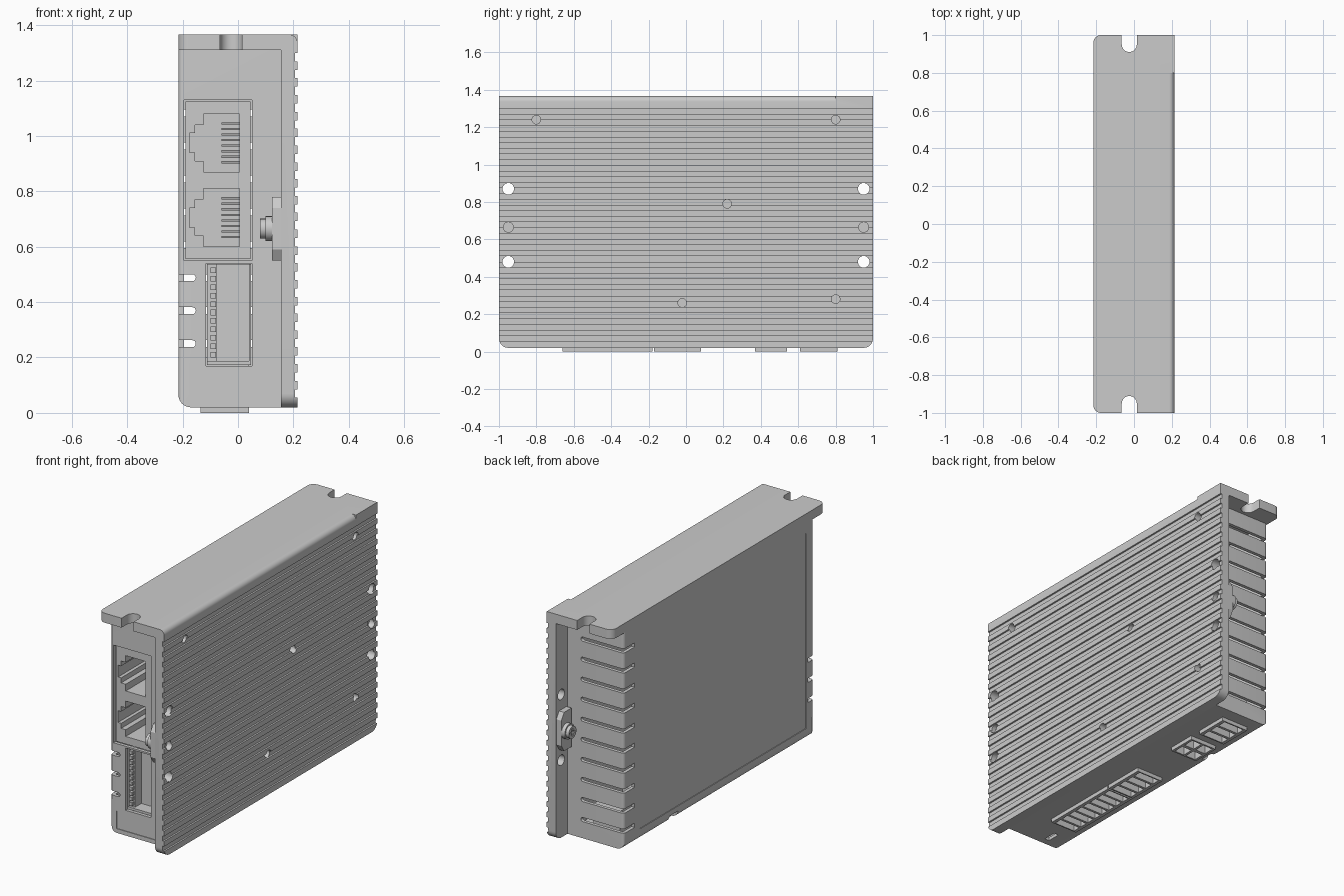
import bpy, bmesh
from math import sin, cos, pi, radians

if "Cube" in bpy.data.objects:
    bpy.data.objects.remove(bpy.data.objects["Cube"])


def arc(u, v, r, a0, a1, n=8):
    return [(u + r * cos(a0 + (a1 - a0) * i / n), v + r * sin(a0 + (a1 - a0) * i / n))
            for i in range(n + 1)]


def prism(bm, pts, axis, a, b):
    """Extrude a closed 2D profile along an axis."""
    place = {"x": lambda u, v, w: (w, u, v),
             "y": lambda u, v, w: (u, w, v),
             "z": lambda u, v, w: (u, v, w)}[axis]
    lo, hi = [[bm.verts.new(place(u, v, w)) for u, v in pts] for w in (a, b)]
    faces = [bm.faces.new(lo), bm.faces.new(hi)]
    for i in range(len(pts)):
        j = (i + 1) % len(pts)
        faces.append(bm.faces.new((lo[i], lo[j], hi[j], hi[i])))
    bmesh.ops.recalc_face_normals(bm, faces=faces)


def box(bm, x, y, z):
    prism(bm, [(x[0], y[0]), (x[1], y[0]), (x[1], y[1]), (x[0], y[1])], "z", *z)


def disc(bm, y, z, r, x0, x1):
    prism(bm, arc(y, z, r, 0, 2 * pi, 24)[:-1], "x", x0, x1)


def corner(bm, u, v, su, sv, r, axis, a, b):
    """Cutter that rounds off one outer corner."""
    e = 0.03
    pts = [(r, 0)] + arc(0, 0, r, 0, pi / 2)[1:]
    pts = pts + [(0, r + e), (r + e, r + e), (r + e, 0)]
    prism(bm, [(u + su * (p - r), v + sv * (q - r)) for p, q in pts], axis, a, b)


def finish(name, bm):
    mesh = bpy.data.meshes.new(name)
    bm.to_mesh(mesh)
    bm.free()
    obj = bpy.data.objects.new(name, mesh)
    bpy.context.collection.objects.link(obj)
    return obj


def activate(obj):
    bpy.ops.object.select_all(action="DESELECT")
    obj.select_set(True)
    bpy.context.view_layer.objects.active = obj


def cut(obj, bm):
    cutter = finish("cutter", bm)
    cutter.hide_render = True
    mod = obj.modifiers.new("cut", "BOOLEAN")
    mod.operation, mod.solver, mod.use_self, mod.object = "DIFFERENCE", "EXACT", True, cutter
    activate(obj)
    bpy.ops.object.modifier_apply(modifier=mod.name)
    bpy.data.objects.remove(cutter)


def smooth(obj):
    activate(obj)
    bpy.ops.object.shade_smooth_by_angle(angle=radians(30))


W, TOP, BASE, INNER, END = 0.215, 1.366, 0.02, 0.155, 0.89
FLANGE = 1.31

# Ribbed heat sink with top mounting flange, one L-shaped extrusion
profile = [(-W, TOP), (-W, FLANGE), (INNER, FLANGE), (INNER, BASE), (W, BASE)]
for i in range(21):
    z = 0.055 + 0.0607 * i
    profile += [(W, z), (W - 0.01, z), (W - 0.01, z + 0.03), (W, z + 0.03)]
profile.append((W, TOP))
bm = bmesh.new()
prism(bm, profile, "y", -1, 1)
heat_sink = finish("heat_sink", bm)

bm = bmesh.new()
corner(bm, W, TOP, 1, 1, 0.03, "y", -1.1, 0.8)
for s in (-1, 1):
    corner(bm, -W, s, -1, s, 0.04, "z", 1.25, 1.4)
    corner(bm, s, BASE, s, -1, 0.05, "x", 0.1, 0.3)
    notch = arc(-0.025, 0.95, 0.04, pi, 2 * pi) + [(0.015, 1.1), (-0.065, 1.1)]
    prism(bm, [(u, s * v) for u, v in notch], "z", 1.25, 1.4)
    for z in (0.87, 0.48):
        disc(bm, s * 0.95, z, 0.031, 0.1, 0.3)
    disc(bm, s * 0.95, 0.665, 0.027, 0.18, 0.3)
for y, z in ((-0.8, 1.24), (0.8, 1.24), (0.22, 0.79), (-0.02, 0.26), (0.8, 0.28)):
    disc(bm, y, z, 0.023, 0.175, 0.3)
cut(heat_sink, bm)
smooth(heat_sink)

# Sheet cover: hollow shell with vents and connector openings
bm = bmesh.new()
box(bm, (-W, INNER), (-END, END), (BASE, FLANGE))
cover = finish("cover", bm)
bm = bmesh.new()
box(bm, (-W + 0.02, INNER - 0.005), (-END + 0.02, END - 0.02), (BASE + 0.02, FLANGE - 0.01))
cut(cover, bm)

bm = bmesh.new()
corner(bm, -W, BASE, -1, -1, 0.045, "y", -1, 1)
for s in (-1, 1):
    corner(bm, -W, s * END, -1, s, 0.018, "z", -0.1, 1.4)
cut(cover, bm)


def vent(bm, x, z, a, b):
    r = 0.0125
    prism(bm, arc(x, z, r, -pi / 2, pi / 2) + [(-0.3, z + r), (-0.3, z - r)], "y", a, b)


BLOCKS = ((-0.66, -0.18, 8), (-0.17, 0.08, 4), (0.37, 0.54, 2), (0.61, 0.81, 3))
BX = (-0.135, 0.04)
GAP = 0.003
bm = bmesh.new()
for i in range(10):
    vent(bm, 0.055, 0.131 + 0.119 * i, 0.79, 1)
for i in range(3):
    vent(bm, -0.165, 0.25 + 0.119 * i, -1, -0.84)
box(bm, (-0.195, 0.05), (-1, -0.8), (0.55, 1.13))
box(bm, (-0.115, 0.05), (-1, -0.8), (0.17, 0.54))
for y0, y1, n in BLOCKS:
    box(bm, (BX[0] - GAP, BX[1] + GAP), (y0 - GAP, y1 + GAP), (-0.1, 0.1))
cut(cover, bm)

# Shallow label recesses, foot notch and vent at the underside
bm = bmesh.new()
box(bm, (-0.3, -W + 0.004), (-0.82, 0.74), (0.09, 1.25))
box(bm, (-0.175, 0.14), (-1, -END + 0.004), (0.045, 0.15))
box(bm, (-0.3, -0.17), (0.38, 0.46), (-0.1, 0.06))
box(bm, (-0.1, -0.07), (-0.85, -0.77), (-0.1, 0.1))
cut(cover, bm)
smooth(cover)

# Twin network socket block with stepped openings
bm = bmesh.new()
box(bm, (-0.19, 0.045), (-0.875, -0.55), (0.555, 1.125))
sockets = finish("socket_block", bm)
half = [(0.005, 0.105), (-0.125, 0.105), (-0.125, 0.065), (-0.155, 0.065),
        (-0.155, 0.035), (-0.175, 0.035)]
outline = half + [(u, -v) for u, v in reversed(half)]
PORTS = (0.705, 0.975)
bm = bmesh.new()
for z in PORTS:
    prism(bm, [(u, v + z) for u, v in outline], "y", -1, -0.63)
cut(sockets, bm)

bm = bmesh.new()
for z in PORTS:
    for i in range(8):
        c = z + 0.02 * (i - 3.5)
        prism(bm, [(0.01, -0.84), (-0.06, -0.68), (-0.06, -0.67), (0.01, -0.82)],
              "z", c - 0.004, c + 0.004)
finish("socket_contacts", bm)

# Narrow pin header below the sockets
bm = bmesh.new()
box(bm, (-0.112, 0.047), (-0.8, -0.7), (0.173, 0.537))
box(bm, (-0.112, -0.075), (-0.86, -0.79), (0.185, 0.537))
box(bm, (0.04, 0.047), (-0.875, -0.79), (0.173, 0.537))
box(bm, (-0.112, 0.047), (-0.875, -0.79), (0.173, 0.187))
finish("pin_header", bm)
bm = bmesh.new()
for i in range(11):
    z = 0.21 + 0.0305 * i
    box(bm, (-0.1, -0.08), (-0.88, -0.85), (z - 0.01, z + 0.01))
finish("header_pins", bm)

# Underside connectors, each a block with a row of cells
for index, (y0, y1, n) in enumerate(BLOCKS):
    bm = bmesh.new()
    box(bm, BX, (y0, y1), (0, 0.2))
    block = finish("bottom_connector_%d" % (index + 1), bm)
    step = (y1 - y0) / n
    rows = ((-0.12, -0.055), (-0.04, 0.025)) if n == 2 else ((-0.115, 0.02),)
    bm = bmesh.new()
    for i in range(n):
        y = y0 + step * (i + 0.5)
        for row in rows:
            box(bm, row, (y - step * 0.38, y + step * 0.38), (-0.1, 0.1))
    cut(block, bm)
    if n > 2:
        bm = bmesh.new()
        for i in range(n):
            y = y0 + step * (i + 0.5)
            box(bm, (-0.06, -0.04), (y - 0.008, y + 0.008), (0.03, 0.11))
        finish("connector_pins_%d" % (index + 1), bm)

# Ground clamps and screws on both overhanging ends
for s, side in ((-1, "front"), (1, "back")):
    bm = bmesh.new()
    tab = [(0.9, 0.55), (0.97, 0.55), (0.995, 0.59), (0.995, 0.74), (0.97, 0.78), (0.9, 0.78)]
    prism(bm, [(s * u, v) for u, v in tab], "x", 0.122, INNER)
    finish(side + "_clamp", bm)
    bm = bmesh.new()
    disc(bm, s * 0.95, 0.665, 0.045, 0.1, 0.122)
    disc(bm, s * 0.95, 0.665, 0.036, 0.08, 0.1)
    screw = finish(side + "_screw", bm)
    bm = bmesh.new()
    for a, b in ((0.024, 0.006), (0.006, 0.024)):
        box(bm, (0, 0.092), (s * 0.95 - a, s * 0.95 + a), (0.665 - b, 0.665 + b))
    cut(screw, bm)
    smooth(screw)
